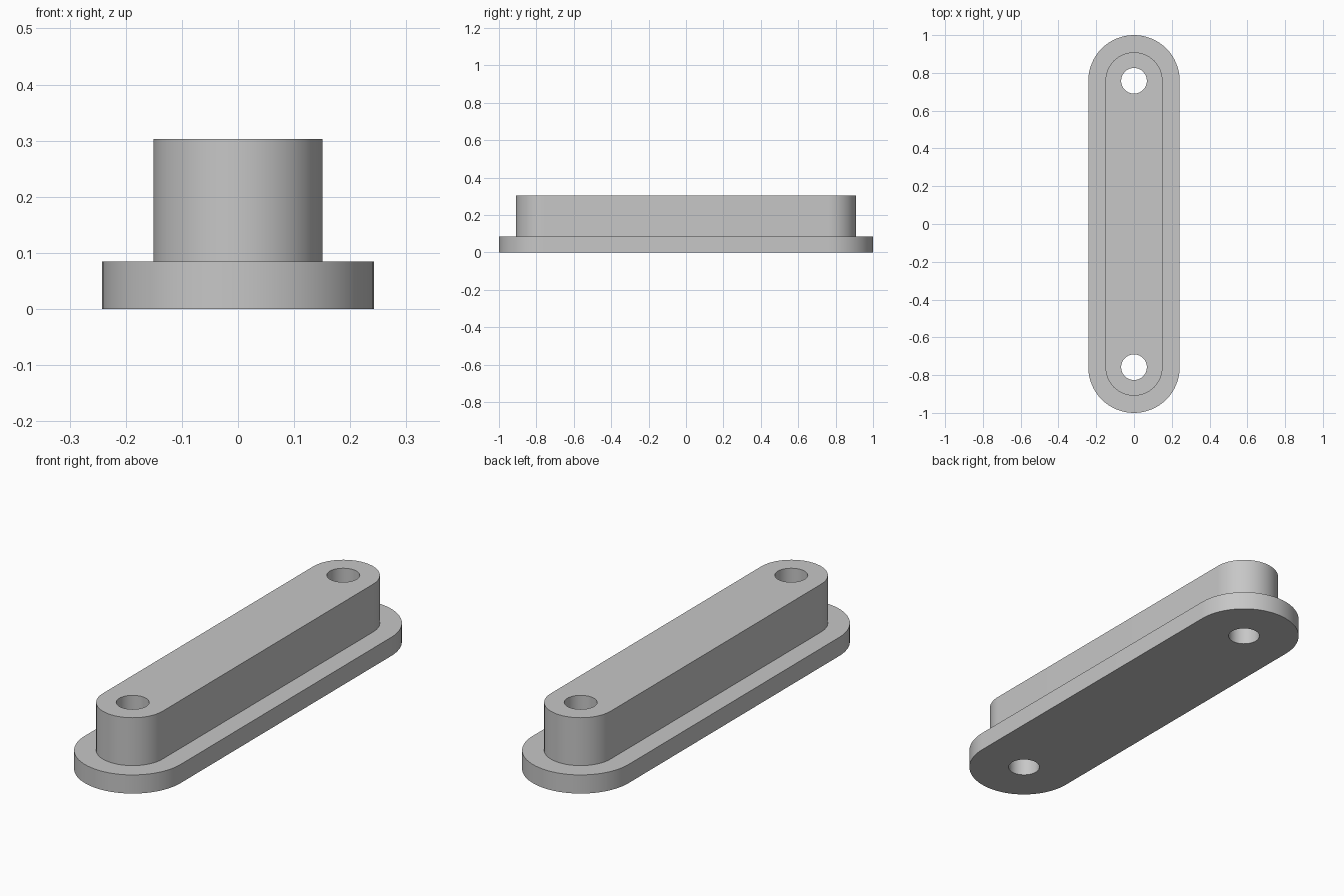
import bpy, bmesh
from math import sin, cos, pi, radians

default = bpy.data.objects.get("Cube")
if default:
    bpy.data.objects.remove(default, do_unlink=True)

END_Y = 0.758        # centre of each rounded end
FLANGE_R, BODY_R, HOLE_R = 0.242, 0.151, 0.068
FLANGE_TOP, BODY_TOP = 0.085, 0.303
SEGMENTS = 32        # per half circle

grey = bpy.data.materials.new("plain grey")
grey.use_nodes = True
colour = (0.57, 0.57, 0.57, 1)
grey.diffuse_color = colour
grey.node_tree.nodes["Principled BSDF"].inputs["Base Color"].default_value = colour


def slot_ring(bm, radius, z):
    """Ring of vertices around a slot with two rounded ends."""
    ring = []
    for start, y in ((0, END_Y), (pi, -END_Y)):
        for i in range(SEGMENTS + 1):
            a = start + pi * i / SEGMENTS
            ring.append(bm.verts.new((radius * cos(a), y + radius * sin(a), z)))
    return ring


def add_object(name, bm):
    bmesh.ops.recalc_face_normals(bm, faces=bm.faces)
    mesh = bpy.data.meshes.new(name)
    bm.to_mesh(mesh)
    bm.free()
    mesh.materials.append(grey)
    obj = bpy.data.objects.new(name, mesh)
    bpy.context.collection.objects.link(obj)
    return obj


# Stepped slot-shaped body on its flange, as one closed solid
bm = bmesh.new()
steps = ((FLANGE_R, 0), (FLANGE_R, FLANGE_TOP), (BODY_R, FLANGE_TOP), (BODY_R, BODY_TOP))
rings = [slot_ring(bm, r, z) for r, z in steps]
for low, high in zip(rings, rings[1:]):
    for i in range(len(low)):
        j = (i + 1) % len(low)
        bm.faces.new((low[i], low[j], high[j], high[i]))
bm.faces.new(rings[0])
bm.faces.new(rings[-1])
body = add_object("flanged_bar", bm)

# Cutters for the two through holes
bm = bmesh.new()
for side in (-1, 1):
    made = bmesh.ops.create_cone(bm, cap_ends=True, segments=2 * SEGMENTS,
                                 radius1=HOLE_R, radius2=HOLE_R, depth=1)
    bmesh.ops.translate(bm, verts=made["verts"], vec=(0, side * END_Y, 0))
cutter = add_object("hole_cutter", bm)
cutter.hide_render = True

cut = body.modifiers.new("holes", "BOOLEAN")
cut.operation = "DIFFERENCE"
cut.solver = "EXACT"
cut.object = cutter

# Apply the holes, then smooth the rounded walls and keep the rims sharp
bpy.ops.object.select_all(action="DESELECT")
body.select_set(True)
bpy.context.view_layer.objects.active = body
bpy.ops.object.modifier_apply(modifier=cut.name)
bpy.data.objects.remove(cutter, do_unlink=True)
bpy.ops.object.shade_smooth_by_angle(angle=radians(30))
